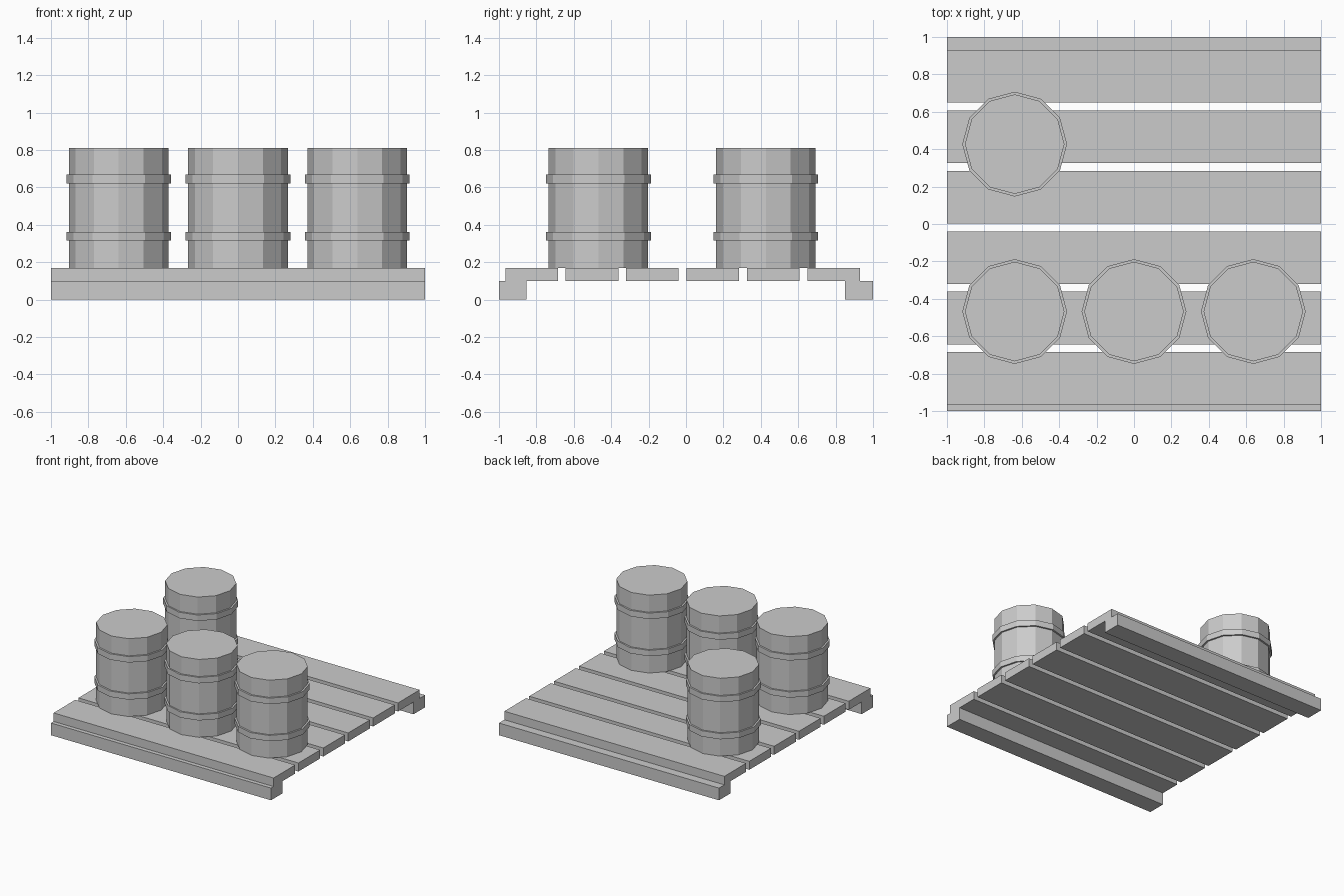
import bpy, bmesh
from math import cos, sin, tau

if "Cube" in bpy.data.objects:
    bpy.data.objects.remove(bpy.data.objects["Cube"])


def finish(bm, name, location=(0, 0, 0)):
    bmesh.ops.recalc_face_normals(bm, faces=bm.faces)
    mesh = bpy.data.meshes.new(name)
    bm.to_mesh(mesh)
    bm.free()
    obj = bpy.data.objects.new(name, mesh)
    obj.location = location
    bpy.context.collection.objects.link(obj)
    return obj


def board(name, y0, y1, z0, z1):
    """Full-length board running along x."""
    bm = bmesh.new()
    bmesh.ops.create_cube(bm, size=1)
    bmesh.ops.scale(bm, vec=(2, y1 - y0, z1 - z0), verts=bm.verts)
    return finish(bm, name, (0, (y0 + y1) / 2, (z0 + z1) / 2))


def barrel(name, x, y, z, profile, sides=12):
    """Faceted drum lathed from (radius, height) points, with flat caps."""
    bm = bmesh.new()
    rings = [[bm.verts.new((r * cos(tau * i / sides), r * sin(tau * i / sides), h))
              for i in range(sides)] for r, h in profile]
    for low, high in zip(rings, rings[1:]):
        for i in range(sides):
            j = (i + 1) % sides
            bm.faces.new((low[i], low[j], high[j], high[i]))
    bm.faces.new(rings[0][::-1])
    bm.faces.new(rings[-1])
    return finish(bm, name, (x, y, z))


# Pallet runners
board("front_runner", -1.0, -0.853, 0, 0.10)
board("back_runner", 0.85, 1.0, 0, 0.10)

# Deck planks
DECK = 0.17
for i in range(6):
    y = -0.966 + 0.323 * i
    board(f"deck_plank_{i + 1}", y, y + 0.281, 0.10, DECK)

# Barrels: straight body with two raised hoops
R, HOOP = 0.266, 0.28
profile = [(R, 0)]
for low, high in ((0.145, 0.193), (0.45, 0.499)):
    profile += [(R, low), (HOOP, low), (HOOP, high), (R, high)]
profile.append((R, 0.64))

spots = [(-0.638, -0.468), (0, -0.468), (0.638, -0.468), (-0.638, 0.427)]
for i, (x, y) in enumerate(spots):
    barrel(f"barrel_{i + 1}", x, y, DECK, profile)
